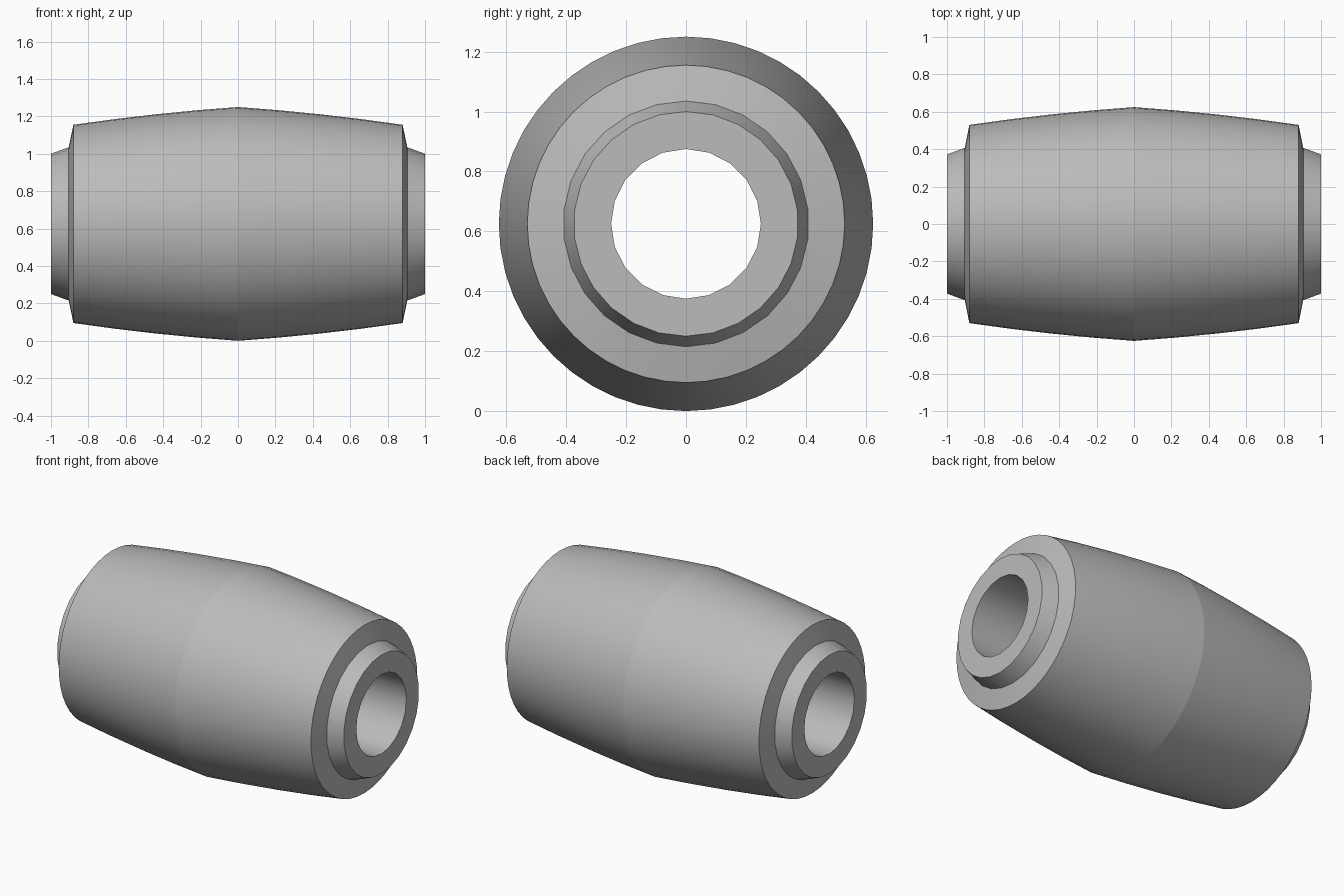
import bpy, bmesh, math

cube = bpy.data.objects.get("Cube")
if cube:
    bpy.data.objects.remove(cube, do_unlink=True)

# Single plain grey material
grey = bpy.data.materials.new("plain_grey")
grey.use_nodes = True
colour = (0.5, 0.5, 0.5, 1.0)
grey.diffuse_color = colour
grey.node_tree.nodes["Principled BSDF"].inputs["Base Color"].default_value = colour

AXIS_Z = 0.625
BORE_SIDES, COLLAR_SIDES, BODY_SIDES = 20, 26, 48

bm = bmesh.new()


def ring(x, radius, sides):
    """Closed loop of edges around the x axis."""
    verts = []
    for i in range(sides):
        a = math.tau * i / sides
        verts.append(bm.verts.new((x, radius * math.sin(a), AXIS_Z + radius * math.cos(a))))
    return [bm.edges.new((verts[i - 1], verts[i])) for i in range(sides)]


def barrel_radius(x):
    """Gently curved flank that meets its mirror at a slight ridge."""
    t = abs(x) / 0.88
    return 0.625 - 0.095 * t + 0.034 * t * (1 - t)


# Half profile from the bore mouth out to the barrel rim
end = [(1.0, 0.25, BORE_SIDES), (1.0, 0.375, COLLAR_SIDES),
       (0.905, 0.41, COLLAR_SIDES), (0.88, 0.53, BODY_SIDES)]
flank = [(0.88 * k / 4, barrel_radius(0.88 * k / 4), BODY_SIDES) for k in (3, 2, 1)]
half = end + flank
profile = half + [(0, 0.625, BODY_SIDES)] + [(-x, r, n) for x, r, n in reversed(half)]

# Skin the rings, closing through the bore
rings = [ring(*p) for p in profile]
for i in range(len(rings)):
    bmesh.ops.bridge_loops(bm, edges=rings[i - 1] + rings[i])

bmesh.ops.recalc_face_normals(bm, faces=bm.faces[:])

# Smooth round surfaces with crisp rims and middle ridge
for f in bm.faces:
    f.smooth = True
for e in bm.edges:
    ridge = all(abs(v.co.x) < 1e-4 for v in e.verts)
    e.smooth = not ridge and e.calc_face_angle(0) < math.radians(30)

mesh = bpy.data.meshes.new("barrel_sleeve")
bm.to_mesh(mesh)
bm.free()
mesh.materials.append(grey)
sleeve = bpy.data.objects.new("barrel_sleeve", mesh)
bpy.context.collection.objects.link(sleeve)
